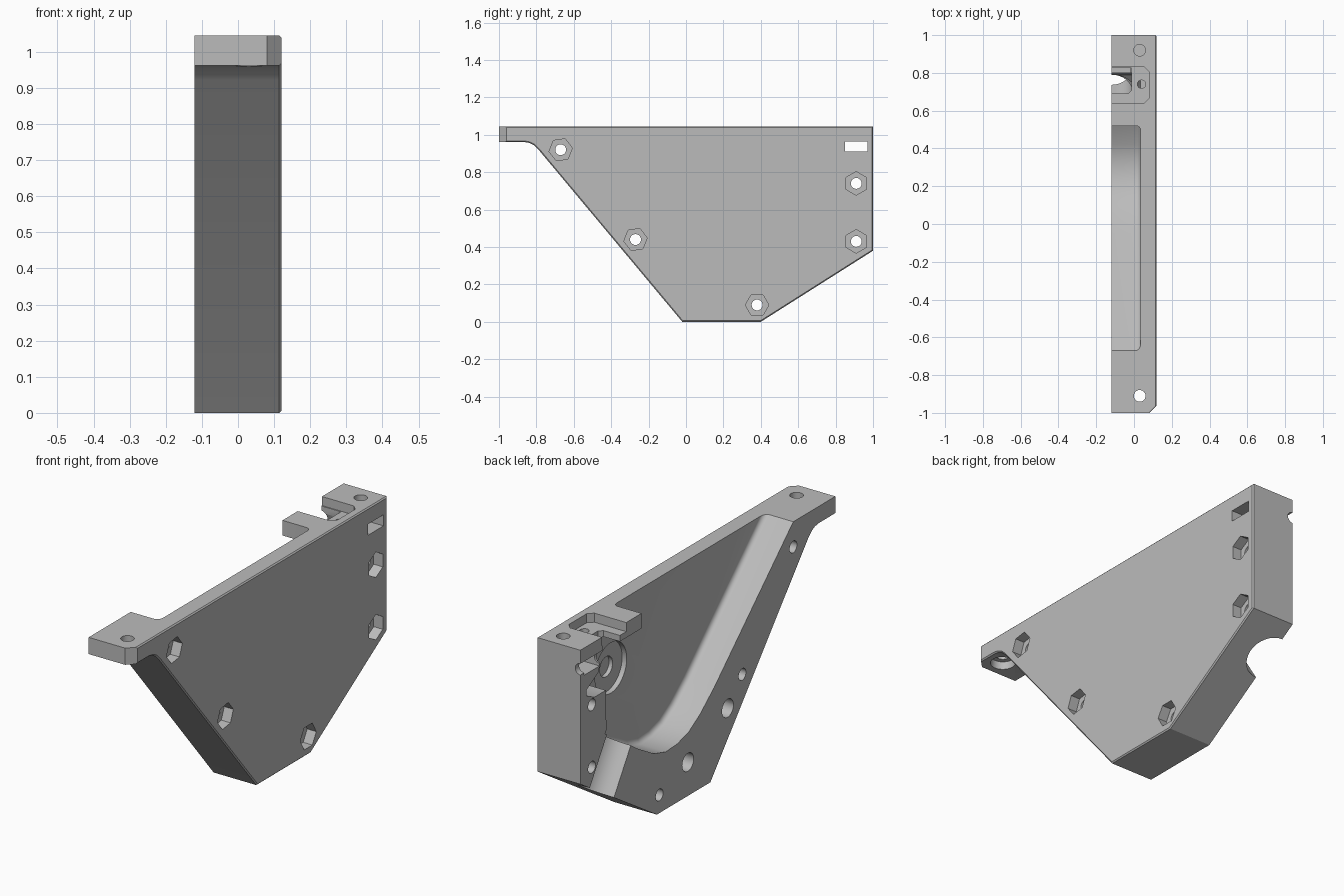
import bpy, bmesh, math
from mathutils import Vector

cube = bpy.data.objects.get("Cube")
if cube:
    bpy.data.objects.remove(cube, do_unlink=True)

grey = bpy.data.materials.new("plain_grey")
grey.use_nodes = True
colour = (0.5, 0.5, 0.5, 1)
grey.diffuse_color = colour
grey.node_tree.nodes["Principled BSDF"].inputs["Base Color"].default_value = colour


def ngon(u, v, r, n=24, turn=0.0):
    steps = [turn + 2 * math.pi * i / n for i in range(n)]
    return [(u + r * math.cos(a), v + r * math.sin(a)) for a in steps]


def rect(u0, u1, v0, v1):
    return [(u0, v0), (u1, v0), (u1, v1), (u0, v1)]


def prism(name, pts, axis, a, b, bevel=0.0, segments=1):
    """Extrude an outline from a to b along x or z; bevel the rim at b."""
    place = (lambda u, v, t: (t, u, v)) if axis == "x" else (lambda u, v, t: (u, v, t))
    bm = bmesh.new()
    low = [bm.verts.new(place(u, v, a)) for u, v in pts]
    high = [bm.verts.new(place(u, v, b)) for u, v in pts]
    bm.faces.new(low)
    cap = bm.faces.new(high)
    for i in range(len(pts)):
        j = (i + 1) % len(pts)
        bm.faces.new((low[i], low[j], high[j], high[i]))
    bmesh.ops.recalc_face_normals(bm, faces=bm.faces)
    if bevel:
        bmesh.ops.bevel(bm, geom=list(cap.edges), offset=bevel, segments=segments,
                        profile=0.5, affect="EDGES")
    return finish(name, bm)


def rod(name, start, end, r, r2=None):
    start, end = Vector(start), Vector(end)
    d = end - start
    bm = bmesh.new()
    bmesh.ops.create_cone(bm, cap_ends=True, segments=32, radius1=r,
                          radius2=r2 or r, depth=d.length)
    turn = d.to_track_quat("Z", "Y").to_matrix().to_4x4()
    turn.translation = (start + end) / 2
    bm.transform(turn)
    return finish(name, bm)


def finish(name, bm):
    mesh = bpy.data.meshes.new(name)
    bm.to_mesh(mesh)
    bm.free()
    mesh.materials.append(grey)
    obj = bpy.data.objects.new(name, mesh)
    bpy.context.collection.objects.link(obj)
    return obj


# Side plate body with the front flange
outline = [(-1, 1.045), (-1, .962), (-.87, .962), (-.84, .957), (-.815, .945),
           (-.79, .922), (-.02, 0), (.4, 0), (1, .38), (1, 1.045)]
body = prism("bracket_body", outline, "x", -.12, .12, .006)


def cut(cutter):
    mod = body.modifiers.new("cut", "BOOLEAN")
    mod.operation = "DIFFERENCE"
    mod.solver = "EXACT"
    mod.object = cutter
    cutter.hide_render = True
    bpy.context.view_layer.objects.active = body
    bpy.ops.object.modifier_apply(modifier=mod.name)
    bpy.data.objects.remove(cutter, do_unlink=True)


# Chamfered corner of the flange
cut(prism("corner_cutter", [(.08, -1.01), (.08, -1), (.12, -.96), (.15, -.96), (.15, -1.01)],
          "z", .8, 1.2))

# Main cavity, open at the inner side and the top
cavity = [(-.67, 1.2), (-.67, 1.045), (-.05, .46), (.06, .37), (.15, .315), (.24, .29),
          (.33, .285), (.42, .31), (.56, .39), (.7, .49), (.79, .58), (.8, .64),
          (.8, .97), (.52, .97), (.52, 1.2)]
cut(prism("cavity_cutter", cavity, "x", -.3, .035, .025, 4))

# Top pocket and the openings through its floor
cut(prism("pocket_cutter", [(-.3, .64), (.055, .64), (.08, .665), (.08, .805),
                            (.055, .83), (-.3, .83)], "z", 1.0, 1.2))
cut(prism("recess_cutter", [(-.3, .69), (-.03, .69), (-.012, .708), (-.012, .825),
                            (-.3, .825)], "z", .85, 1.2))
cut(prism("column_cutter", [(.75, .77), (.89, .77), (.95, .8), (.95, .83), (.86, .88),
                            (.82, .98), (.75, .98)], "x", -.3, -.02))

# Round seat in the cavity wall
cut(prism("seat_cutter", ngon(.54, .74, .125, 40), "x", -.02, .06))
cut(prism("seat_centre_cutter", ngon(.54, .74, .05), "x", -.02, .08))

# Half-round channel with a collar, square to the rear slope
slope = Vector((0, -.535, .845))
foot = Vector((-.12, .83, .275))
cut(rod("channel_cutter", foot - slope * .15, foot + slope * .3, .112))
cut(rod("collar_cutter", foot + slope * .25, foot + slope * .31, .13))

# Small wire groove and tie slot at the rear
cut(rod("wire_cutter", (-.12, .81, .95), (-.12, 1.1, .95), .028))
cut(prism("slot_cutter", rect(.85, .97, .91, .965), "x", -.3, .3))

# Screw holes with hexagonal nut pockets on the outer side
screws = [(-.67, .92, .15), (-.27, .44, .15), (.38, .09, 0),
          (.91, .43, math.pi / 6), (.91, .74, math.pi / 6)]
for y, z, turn in screws:
    cut(prism("screw_cutter", ngon(y, z, .029), "x", -.3, .3))
    cut(prism("nut_cutter", ngon(y, z, .063, 6, turn), "x", .07, .3))

# Blind pin holes on the inner side
for y, z in [(-.156, .316), (.156, .167)]:
    cut(prism("pin_cutter", ngon(y, z, .045), "x", -.3, -.01))

# Vertical mounting holes, with a countersink below the flange
for x, y, r, low in [(.03, .92, .031, .85), (.03, -.91, .031, .8), (.04, .74, .022, .9)]:
    cut(prism("mount_cutter", ngon(x, y, r), "z", low, 1.2))
cut(rod("countersink_cutter", (.03, -.91, .93), (.03, -.91, 1.0), .06, .055))

# Smooth curved walls, keep machined edges crisp
bpy.ops.object.select_all(action="DESELECT")
body.select_set(True)
bpy.context.view_layer.objects.active = body
bpy.ops.object.shade_smooth_by_angle(angle=math.radians(28))
